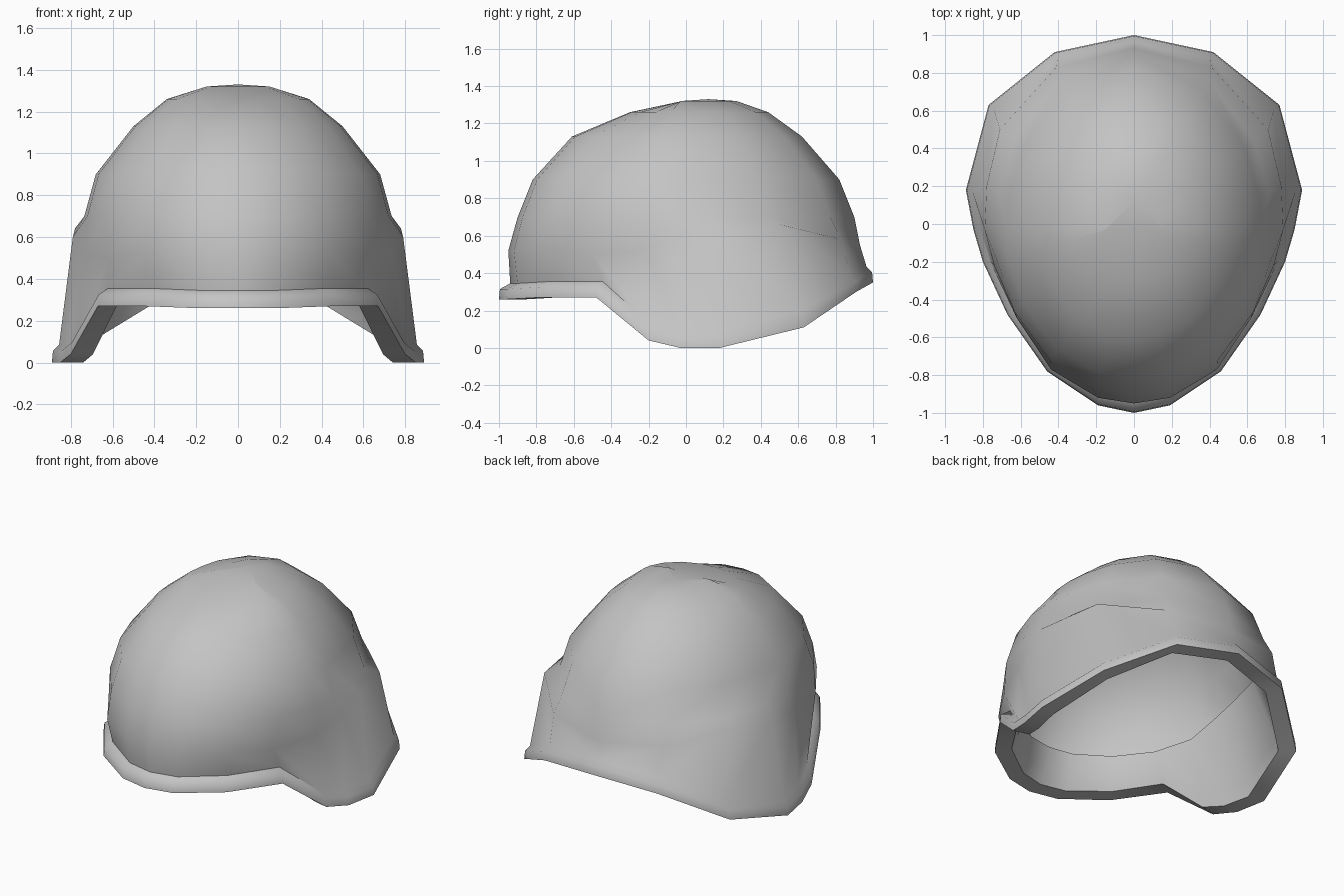
import bpy
import bmesh
from mathutils import Vector

# Remove the default cube
cube = bpy.data.objects.get("Cube")
if cube:
    bpy.data.objects.remove(cube, do_unlink=True)

# Single shell colour
grey = bpy.data.materials.new("helmet grey")
grey.use_nodes = True
colour = (0.55, 0.55, 0.55, 1)
grey.diffuse_color = colour
grey.node_tree.nodes["Principled BSDF"].inputs["Base Color"].default_value = colour

# Lower rim, left half, running from the back round to the front
RIM = [(0, 1, .35), (.42, .91, .3), (.77, .63, .11), (.89, .18, 0), (.85, -.03, 0),
       (.8, -.2, .04), (.67, -.48, .27), (.46, -.78, .27), (.19, -.96, .26), (0, -1, .26)]
# Ledge above the ears, fading into the dome at the front and back
LEDGE = [(0, .93, .55), (.41, .83, .58), (.71, .5, .66), (.78, .2, .64), (.79, -.03, .6),
         (.74, -.22, .52), (.62, -.5, .5), (.44, -.77, .52), (.19, -.92, .52), (0, -.95, .52)]
# Unit plan outline of the dome
PLAN = [(0, 1), (.53, .86), (.87, .5), (.97, .22), (1, 0),
        (.98, -.2), (.86, -.5), (.6, -.8), (.26, -.97), (0, -1)]
# Dome levels: half width, front reach, back reach, height
LEVELS = [(.735, .9, .9, .7), (.68, .82, .82, .9), (.5, .61, .62, 1.13),
          (.34, .3, .44, 1.26), (.15, .02, .27, 1.32)]
MIDDLE = -.03
CROWN = Vector((0, .12, 1.33))


def dome_ring(level):
    """One dome outline with separate front and back reach."""
    width, front, back, height = level
    ring = []
    for x, y in PLAN:
        reach = back - MIDDLE if y > 0 else front + MIDDLE
        ring.append(Vector((x * width, MIDDLE + y * reach, height)))
    return ring


def inset(ring, amount, rise=0):
    """Pull a ring inward towards the vertical axis and lift it."""
    result = []
    for point in ring:
        flat = Vector((point.x, point.y, 0))
        moved = point - flat.normalized() * min(amount, flat.length * .9)
        result.append(moved + Vector((0, 0, rise)))
    return result


def bridge(bm, lower, upper):
    """Join two rings with quads."""
    for i in range(len(lower) - 1):
        bm.faces.new((lower[i], upper[i], upper[i + 1], lower[i + 1]))


rim = [Vector(p) for p in RIM]
ledge = [Vector(p) for p in LEDGE]
dome = [dome_ring(level) for level in LEVELS]

# Rim band and the small lip where it meets the shell
band = inset(rim, .005, .055)
lip = []
for point in band:
    depth = .055 if point.y < -.4 else .03
    lip += inset([point], depth, .03)

# Inner lining band, open at its upper edge under the dome
lining = [inset(rim, .11), inset(lip, .09), inset(ledge, .14, -.03)]

bm = bmesh.new()
outer_rings = [[bm.verts.new(p) for p in ring] for ring in [rim, band, lip, ledge] + dome]
inner_rings = [[bm.verts.new(p) for p in ring] for ring in lining]

for rings in (outer_rings, inner_rings):
    for lower, upper in zip(rings, rings[1:]):
        bridge(bm, lower, upper)
bridge(bm, outer_rings[0], inner_rings[0])

# Close the dome at the crown
tip = bm.verts.new(CROWN)
top = outer_rings[-1]
for a, b in zip(top, top[1:]):
    bm.faces.new((a, tip, b))

# Mirror the half to the other side and weld the centre seam
copy = bmesh.ops.duplicate(bm, geom=bm.verts[:] + bm.edges[:] + bm.faces[:])
for item in copy["geom"]:
    if isinstance(item, bmesh.types.BMVert):
        item.co.x *= -1
bmesh.ops.remove_doubles(bm, verts=bm.verts[:], dist=.0005)
bmesh.ops.recalc_face_normals(bm, faces=bm.faces[:])

mesh = bpy.data.meshes.new("helmet_shell")
bm.to_mesh(mesh)
bm.free()
mesh.materials.append(grey)
helmet = bpy.data.objects.new("helmet_shell", mesh)
bpy.context.collection.objects.link(helmet)

# Smooth shell with a crisp rim
bpy.ops.object.select_all(action="DESELECT")
helmet.select_set(True)
bpy.context.view_layer.objects.active = helmet
bpy.ops.object.shade_smooth_by_angle(angle=1.05)
